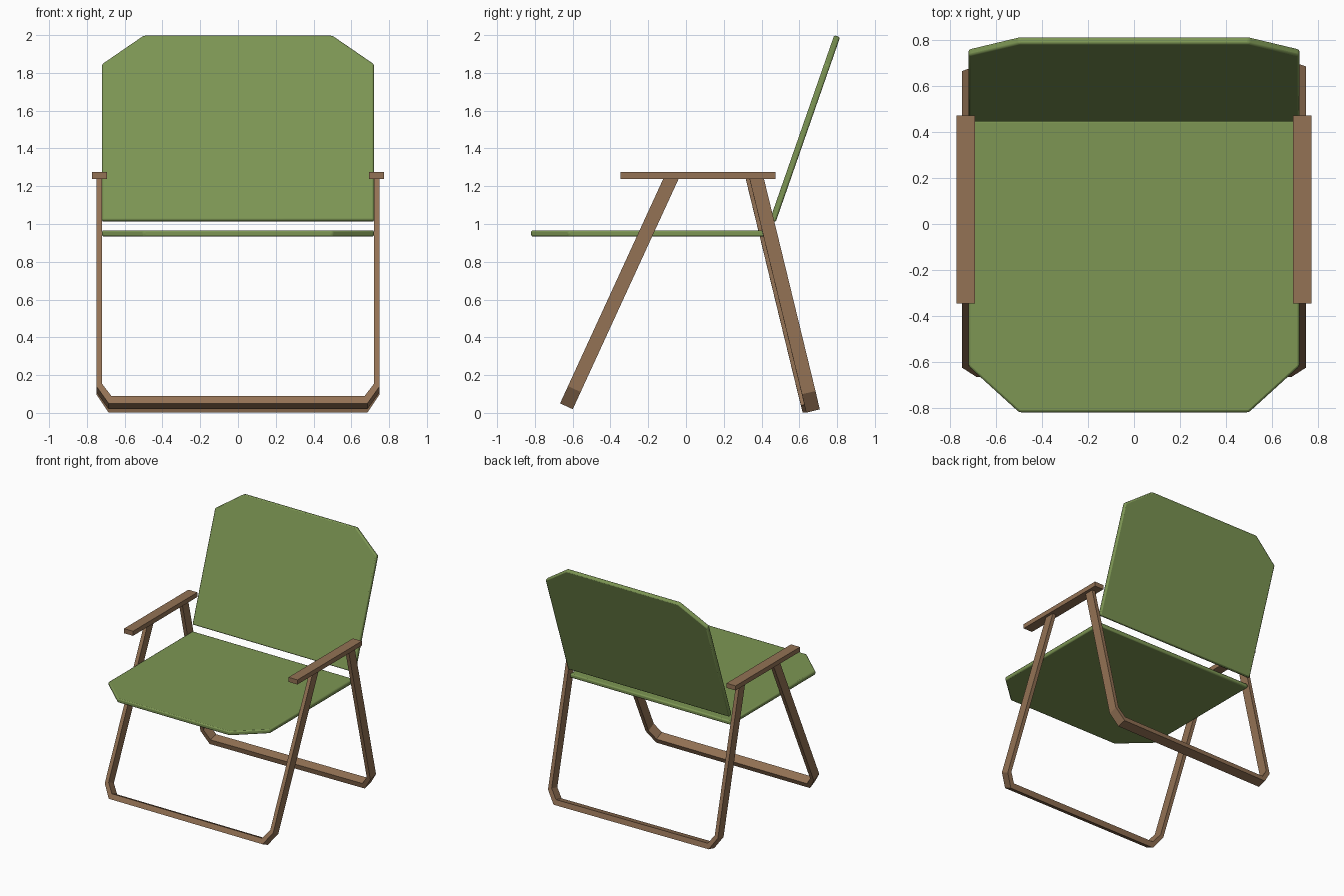
import bpy, bmesh
from mathutils import Vector

if "Cube" in bpy.data.objects:
    bpy.data.objects.remove(bpy.data.objects["Cube"])


def material(name, rgb):
    m = bpy.data.materials.new(name)
    m.diffuse_color = (*rgb, 1)
    m.use_nodes = True
    m.node_tree.nodes["Principled BSDF"].inputs["Base Color"].default_value = m.diffuse_color
    return m


GREEN = material("olive fabric", (0.205, 0.305, 0.088))
BROWN = material("brown wood", (0.292, 0.168, 0.090))


def finish(name, bm, mat):
    bmesh.ops.recalc_face_normals(bm, faces=bm.faces)
    mesh = bpy.data.meshes.new(name)
    bm.to_mesh(mesh)
    bm.free()
    mesh.materials.append(mat)
    obj = bpy.data.objects.new(name, mesh)
    bpy.context.collection.objects.link(obj)
    return obj


def panel(name, start, along, length, chamfer, thick=0.033):
    """Flat sheet with two cut corners at its far end and softly rounded rims."""
    start, along = Vector(start), Vector(along).normalized()
    normal = Vector((1, 0, 0)).cross(along)
    half = [(0.72, 0), (0.72, length - chamfer), (0.5, length)]
    outline = half + [(-x, l) for x, l in reversed(half)]
    bm = bmesh.new()
    rings = [[bm.verts.new(start + Vector((x, 0, 0)) + along * l + normal * s * thick / 2)
              for x, l in outline] for s in (-1, 1)]
    n = len(outline)
    for ring in rings:
        bm.faces.new(ring)
    for i in range(n):
        j = (i + 1) % n
        bm.faces.new((rings[0][i], rings[0][j], rings[1][j], rings[1][i]))
    obj = finish(name, bm, GREEN)
    bev = obj.modifiers.new("rounded rim", 'BEVEL')
    bev.width, bev.segments = 0.009, 2
    bpy.context.view_layer.objects.active = obj
    obj.select_set(True)
    bpy.ops.object.shade_smooth_by_angle()
    obj.select_set(False)


def leg_frame(name, foot, top, skew=0.0, width=0.074):
    """U-shaped leg with cut corners, in a plane leaning from foot to top (y, z)."""
    foot, top = Vector((0, *foot)), Vector((0, *top))
    up = (top - foot).normalized()
    side = Vector((1, 0, 0)).cross(up)
    outer = [(0.75, None), (0.75, 0.10), (0.685, 0.0)]
    inner = [(0.72, None), (0.72, 0.115), (0.67, 0.042)]
    bm = bmesh.new()

    def place(x, l, s):
        base = foot + side * s * width / 2
        if l is None:                      # ends are cut level beneath the armrest
            l = (top.z - base.z) / up.z
        p = base + up * l
        return bm.verts.new((x, p.y + skew * x, p.z))

    # four corners of the bar section at each station around the U
    half = list(zip(outer, inner))
    stations = half + [((-a[0], a[1]), (-b[0], b[1])) for a, b in reversed(half)]
    rings = [[place(*o, -1), place(*o, 1), place(*i, 1), place(*i, -1)] for o, i in stations]
    for a, b in zip(rings, rings[1:]):
        for k in range(4):
            bm.faces.new((a[k], a[(k + 1) % 4], b[(k + 1) % 4], b[k]))
    bm.faces.new(rings[0])
    bm.faces.new(rings[-1])
    finish(name, bm, BROWN)


def armrest(name, side):
    bm = bmesh.new()
    bmesh.ops.create_cube(bm, size=1)
    for v in bm.verts:
        v.co = Vector((v.co.x * 0.08 + side * 0.733, v.co.y * 0.82 + 0.063,
                       v.co.z * 0.037 + 1.257))
    finish(name, bm, BROWN)


# fabric panels
panel("seat", (0, 0.45, 0.95), (0, -1, 0), 1.27, 0.20)
panel("backrest", (0, 0.459, 1.015), (0, 0.329, 0.944), 1.037, 0.16)

# leg frames, the rear one turned very slightly
leg_frame("front_leg", (-0.633, 0.035), (-0.077, 1.245))
leg_frame("rear_leg", (0.663, 0.01), (0.363, 1.245), skew=0.0136)

# armrests
for label, s in (("left", -1), ("right", 1)):
    armrest(label + "_armrest", s)
